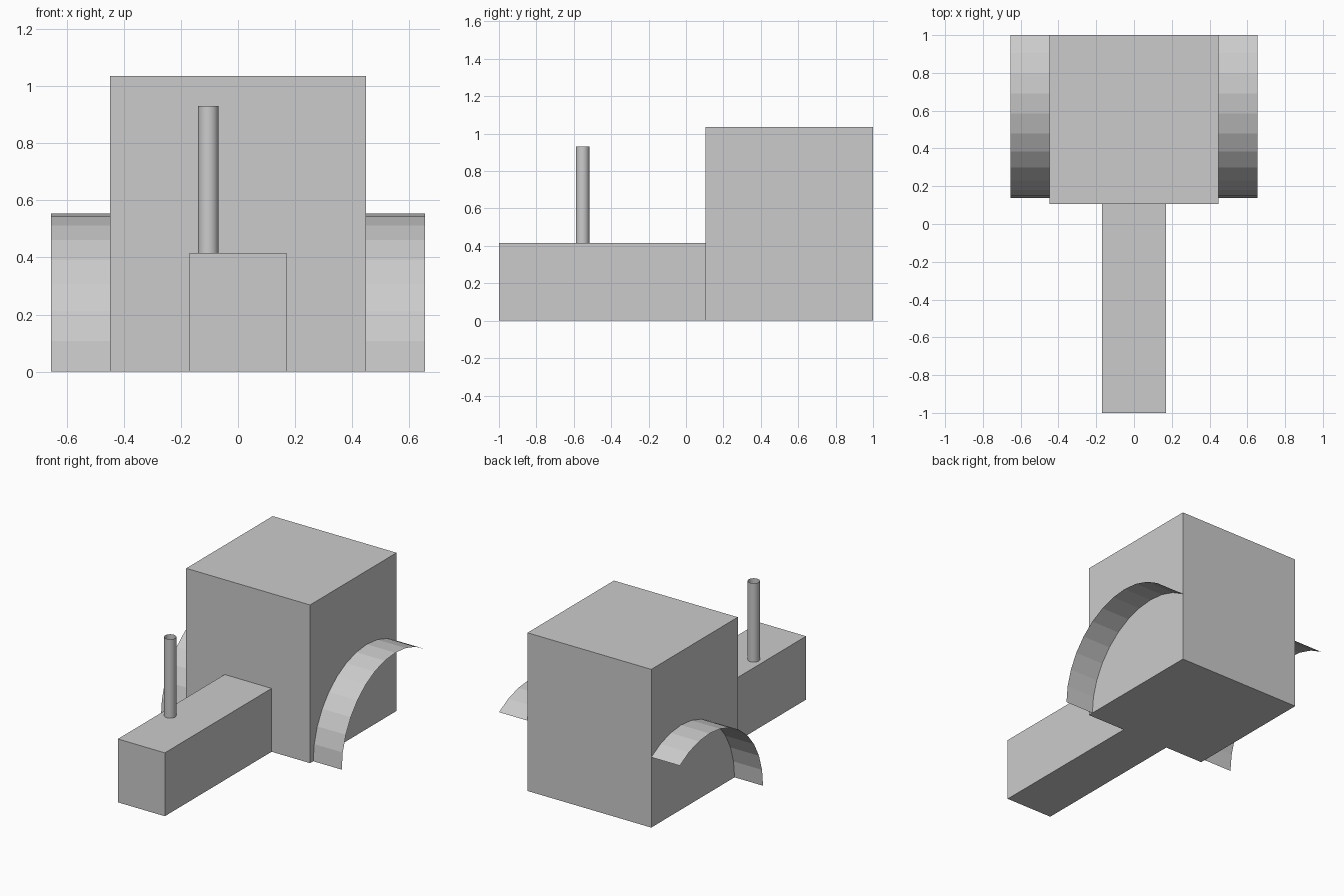
import bpy, bmesh
from math import cos, sin, pi

if "Cube" in bpy.data.objects:
    bpy.data.objects.remove(bpy.data.objects["Cube"])


def make_object(name, bm):
    mesh = bpy.data.meshes.new(name)
    bmesh.ops.recalc_face_normals(bm, faces=bm.faces[:])
    bm.to_mesh(mesh)
    bm.free()
    obj = bpy.data.objects.new(name, mesh)
    bpy.context.collection.objects.link(obj)
    return obj


def box(name, half_width, y0, y1, height, open_back=False):
    bm = bmesh.new()
    bmesh.ops.create_cube(bm, size=1)
    for v in bm.verts:
        v.co = (v.co.x * 2 * half_width,
                y0 + (v.co.y + 0.5) * (y1 - y0),
                (v.co.z + 0.5) * height)
    if open_back:
        back = [f for f in bm.faces if all(v.co.y > y1 - 1e-4 for v in f.verts)]
        bmesh.ops.delete(bm, geom=back, context='FACES_ONLY')
    return make_object(name, bm)


# Cab and the hood that butts against it
box("cab", 0.4485, 0.105, 1.0, 1.036)
box("hood", 0.17, -1.0, 0.105, 0.415, open_back=True)

# Fenders: thin arched sheets, 11 steps of a 32-sided circle
RADIUS, CENTRE_Y, STEPS = 0.554, 0.692, 11
for side, name in ((1, "right_fender"), (-1, "left_fender")):
    bm = bmesh.new()
    rows = []
    for i in range(STEPS + 1):
        a = i * pi / 16
        y, z = CENTRE_Y - RADIUS * cos(a), RADIUS * sin(a)
        rows.append([bm.verts.new((side * x, y, z)) for x in (0.4485, 0.655)])
    for (a0, a1), (b0, b1) in zip(rows, rows[1:]):
        bm.faces.new((a0, a1, b1, b0) if side > 0 else (a0, b0, b1, a1))
    make_object(name, bm)

# Exhaust pipe: open tube standing on the hood
bm = bmesh.new()
bmesh.ops.create_cone(bm, cap_ends=False, segments=32,
                      radius1=0.036, radius2=0.036, depth=0.516)
for f in bm.faces:
    f.smooth = True
pipe = make_object("exhaust_pipe", bm)
pipe.location = (-0.104, -0.553, 0.415 + 0.258)
